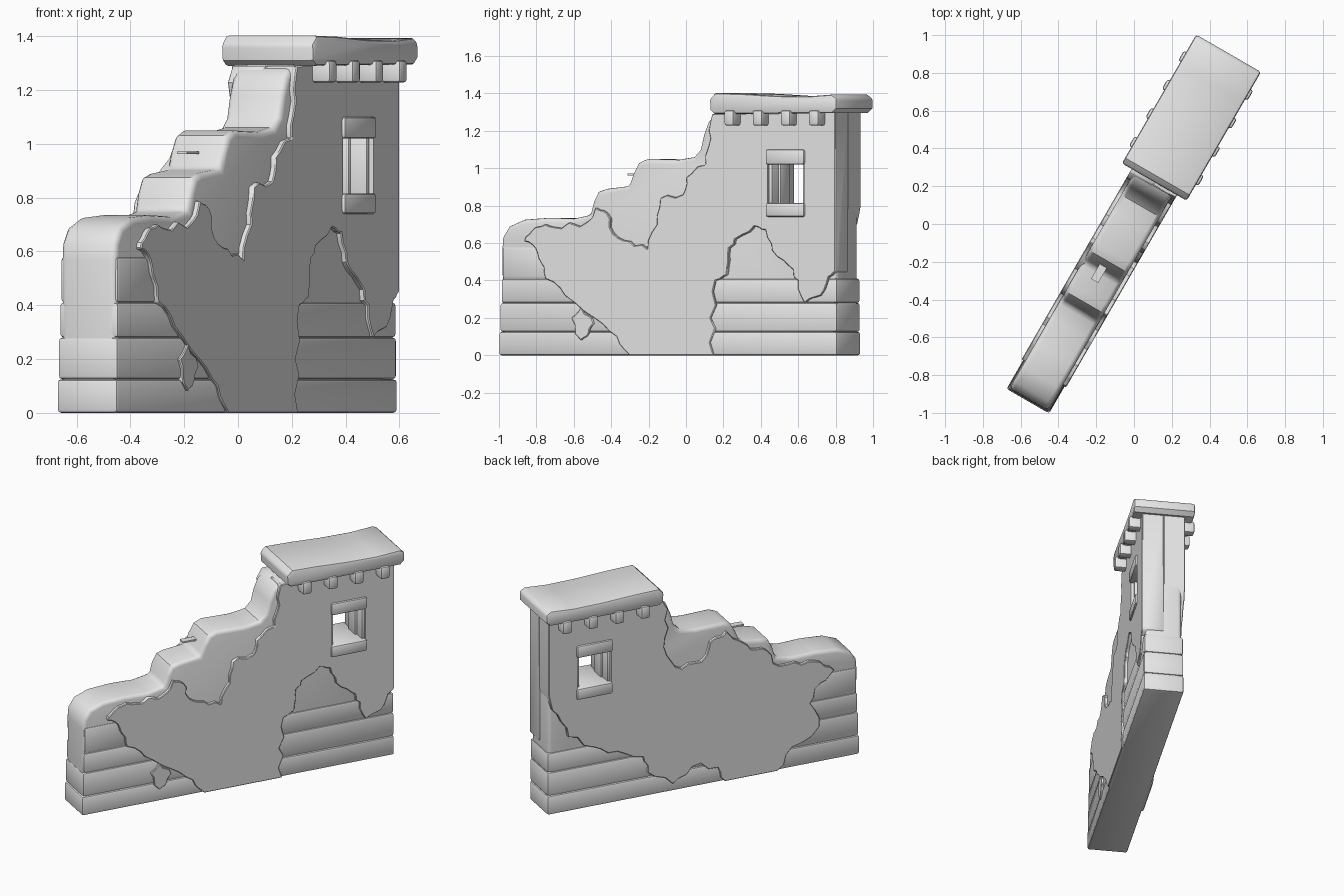
import bpy, bmesh, random
from math import radians
from mathutils import Matrix

random.seed(4)
if "Cube" in bpy.data.objects:
    bpy.data.objects.remove(bpy.data.objects["Cube"], do_unlink=True)

stone = bpy.data.materials.new("pale grey stone")
stone.use_nodes = True
stone.diffuse_color = (0.8, 0.8, 0.8, 1)
stone.node_tree.nodes["Principled BSDF"].inputs["Base Color"].default_value = stone.diffuse_color

# The wall is modelled along local x, then turned to its diagonal position
PLACE = Matrix.Rotation(radians(60), 4, "Z") @ Matrix.Translation((0, 0.018, 0))
parts = []


def apply_modifier(obj, mod):
    with bpy.context.temp_override(object=obj, active_object=obj):
        bpy.ops.object.modifier_apply(modifier=mod.name)


def prism(name, outline, y0, y1, bevel=0.0, segments=2, hole=None):
    """Extrude an (x, z) outline from y0 to y1, cut a hole and soften the edges."""
    bm = bmesh.new()
    face = bm.faces.new([bm.verts.new((x, y0, z)) for x, z in outline])
    extruded = bmesh.ops.extrude_face_region(bm, geom=[face])["geom"]
    moved = [v for v in extruded if isinstance(v, bmesh.types.BMVert)]
    bmesh.ops.translate(bm, verts=moved, vec=(0, y1 - y0, 0))
    bmesh.ops.recalc_face_normals(bm, faces=bm.faces)
    mesh = bpy.data.meshes.new(name)
    bm.to_mesh(mesh)
    bm.free()
    mesh.materials.append(stone)
    obj = bpy.data.objects.new(name, mesh)
    bpy.context.collection.objects.link(obj)
    obj.matrix_world = PLACE
    bpy.context.view_layer.update()
    if bevel:
        mod = obj.modifiers.new("soft_edges", "BEVEL")
        mod.width, mod.segments = bevel, segments
        mod.limit_method, mod.angle_limit = "ANGLE", radians(50)
        mod.use_clamp_overlap = False
        apply_modifier(obj, mod)
    if hole:
        mod = obj.modifiers.new("window_hole", "BOOLEAN")
        mod.operation, mod.solver, mod.object = "DIFFERENCE", "EXACT", hole
        apply_modifier(obj, mod)
    parts.append(obj)
    return obj


def block(name, x0, x1, z0, z1, y0, y1, bevel=0.01, segments=2):
    return prism(name, [(x0, z0), (x1, z0), (x1, z1), (x0, z1)], y0, y1, bevel, segments)


def ragged(points):
    """Add small random breaks along an outline, leaving its straight borders alone."""
    result = []
    for (ax, az), (bx, bz) in zip(points, points[1:] + points[:1]):
        result.append((ax, az))
        straight = az == bz == 0 or min(az, bz) > 1.25 or min(ax, bx) > 0.98
        for t in () if straight else (0.35, 0.7):
            k = random.uniform(-0.13, 0.13)
            dx, dz = bx - ax, bz - az
            result.append((ax + t * dx - k * dz, az + t * dz + k * dx))
    return result


# Helper volume for the window opening
cutter = block("window_cutter", 0.572, 0.798, 0.76, 1.08, -0.4, 0.4, 0)
cutter.hide_render = True
parts.remove(cutter)

# Worn stair-shaped core of the wall
steps = [(0.985, 0.01), (0.985, 1.3), (0.3, 1.3), (0.24, 1.29), (0.19, 1.25),
         (0.16, 1.18), (0.14, 1.1), (0.1, 1.06), (0, 1.045), (-0.19, 1.05),
         (-0.24, 1.03), (-0.275, 0.97), (-0.3, 0.905), (-0.44, 0.89), (-0.49, 0.875),
         (-0.52, 0.82), (-0.54, 0.75), (-0.65, 0.73), (-0.8, 0.735), (-0.95, 0.725),
         (-1.04, 0.69), (-1.08, 0.63), (-1.085, 0.57), (-1.08, 0.01)]
prism("wall_core", steps, -0.118, 0.118, 0.024, 3, cutter)

# Stone courses showing where plaster has fallen away
courses = [(0, 0.125, 0.995), (0.125, 0.28, 0.993), (0.28, 0.41, 0.993), (0.41, 0.58, -0.7)]
for i, (low, high, end) in enumerate(courses):
    half = 0.13 - 0.002 * i
    block(f"stone_course_{i + 1}", -1.093 + 0.006 * i, end, low, high, -half, half, 0.013)

# Plaster coats, one broken outline per side
front_coat = [(0.99, 1.3), (0.23, 1.29), (0.22, 1.16), (0.19, 1.02), (0.07, 0.95),
              (0.05, 0.86), (-0.09, 0.84), (-0.11, 0.7), (-0.17, 0.57), (-0.28, 0.61),
              (-0.38, 0.65), (-0.42, 0.76), (-0.49, 0.79), (-0.53, 0.72), (-0.7, 0.68),
              (-0.8, 0.7), (-0.88, 0.67), (-0.93, 0.61), (-0.86, 0.57), (-0.83, 0.5),
              (-0.8, 0.41), (-0.68, 0.32), (-0.5, 0.2), (-0.36, 0.1), (-0.28, 0),
              (0.24, 0), (0.22, 0.2), (0.25, 0.4), (0.32, 0.43), (0.33, 0.54),
              (0.37, 0.62), (0.49, 0.69), (0.56, 0.67), (0.6, 0.56), (0.7, 0.48),
              (0.76, 0.4), (0.8, 0.28), (0.9, 0.32), (0.95, 0.42), (0.99, 0.45)]
back_coat = [(0.99, 1.3), (0.23, 1.29), (0.19, 1.1), (0.2, 0.92), (0.1, 0.81),
             (-0.03, 0.83), (-0.09, 0.95), (-0.2, 1.0), (-0.27, 0.93), (-0.36, 0.85),
             (-0.47, 0.82), (-0.55, 0.7), (-0.7, 0.68), (-0.83, 0.67), (-0.92, 0.6),
             (-0.83, 0.53), (-0.76, 0.41), (-0.82, 0.24), (-0.64, 0.14), (-0.54, 0),
             (-0.19, 0), (-0.14, 0.1), (0.03, 0.14), (0.16, 0.05), (0.33, 0.16),
             (0.36, 0.27), (0.53, 0.34), (0.69, 0.4), (0.86, 0.5), (0.93, 0.66), (0.99, 0.8)]
prism("front_plaster", ragged(front_coat), -0.139, 0, 0.004, 1, cutter)
prism("back_plaster", ragged(back_coat), 0, 0.139, 0.004, 1, cutter)
patch = [(-0.64, 0.2), (-0.58, 0.26), (-0.5, 0.17), (-0.53, 0.12), (-0.58, 0.08)]
prism("plaster_patch", ragged(patch), -0.139, 0, 0.004, 1)

# Window surround: lintel, sill, and stepped jambs
for name, low, high in (("window_lintel", 1.02, 1.1), ("window_sill", 0.74, 0.815)):
    block(name, 0.565, 0.805, low, high, -0.152, 0.152, 0.012)
for name, edge, way in (("near_jamb", 0.57, 1), ("far_jamb", 0.8, -1)):
    for layer, width, half in (("outer", 0.02, 0.12), ("inner", 0.032, 0.05)):
        x0, x1 = sorted((edge, edge + way * width))
        block(f"{layer}_{name}", x0, x1, 0.8, 1.03, -half, half, 0.004)

# Overhanging roof cap
cap = [(0.275, 1.29), (0.25, 1.31), (0.245, 1.37), (0.28, 1.402), (0.45, 1.398),
       (0.65, 1.387), (0.85, 1.384), (1.0, 1.394), (1.033, 1.375), (1.033, 1.32), (1.005, 1.295)]
prism("roof_cap", cap, -0.198, 0.198, 0.014, 2)

# Corbels under the cap on both sides
for side, label in ((-1, "front"), (1, "back")):
    for i in range(4):
        x = 0.375 + 0.174 * i
        y0, y1 = sorted((side * 0.1, side * 0.212))
        block(f"{label}_corbel_{i + 1}", x - 0.03, x + 0.03, 1.228, 1.31, y0, y1, 0.012)

# Small loose slat sticking out of a step
block("loose_slat", -0.365, -0.25, 0.962, 0.972, -0.01, 0.034, 0)

bpy.data.objects.remove(cutter, do_unlink=True)

# Smooth the rounded faces while keeping crisp edges
bpy.ops.object.select_all(action="DESELECT")
for obj in parts:
    obj.select_set(True)
bpy.context.view_layer.objects.active = parts[0]
bpy.ops.object.shade_smooth_by_angle(angle=radians(35))
